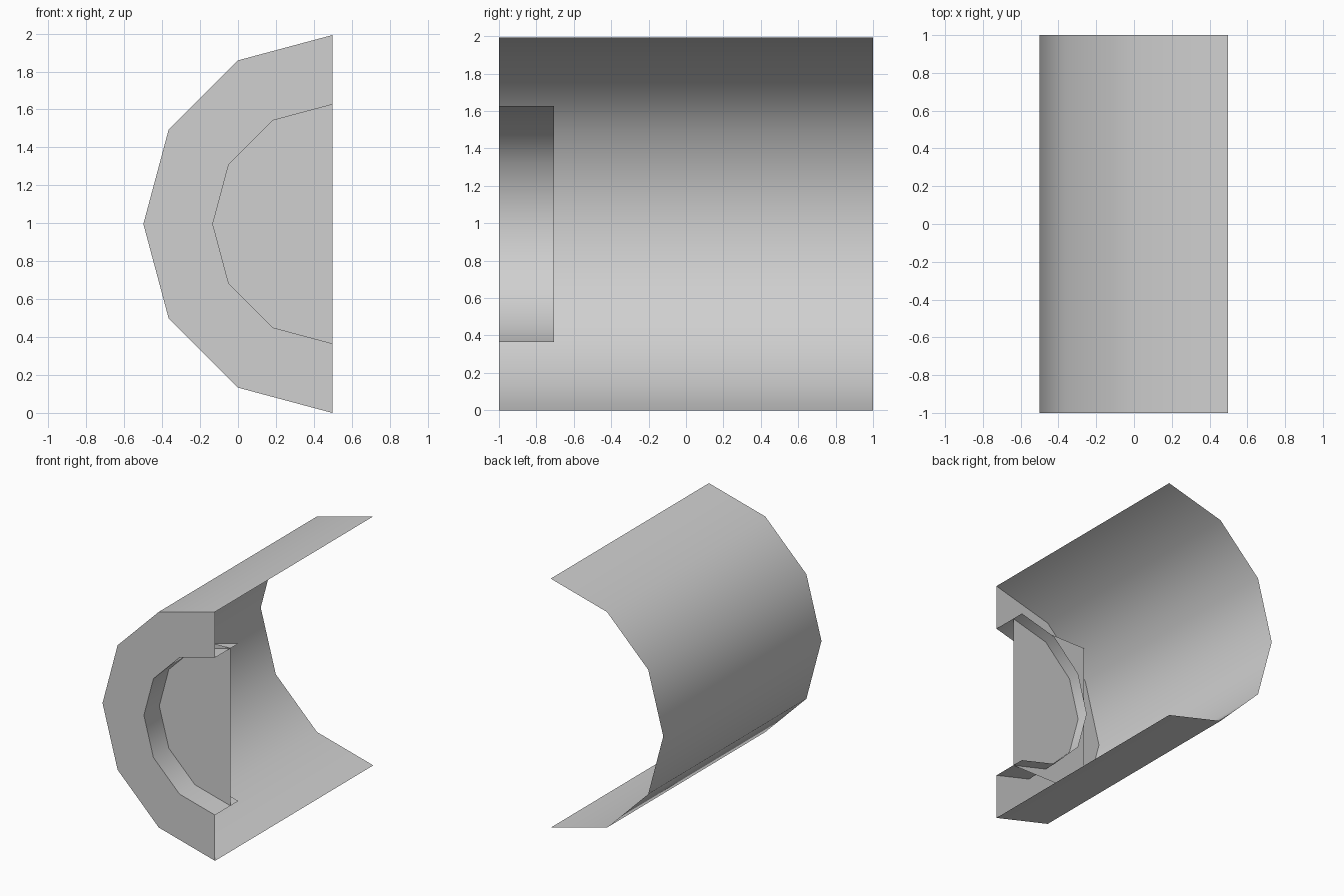
import bpy
import math

if "Cube" in bpy.data.objects:
    bpy.data.objects.remove(bpy.data.objects["Cube"], do_unlink=True)

grey = bpy.data.materials.new("light_grey")
grey.use_nodes = True
colour = (0.63, 0.63, 0.63, 1)
grey.diffuse_color = colour
grey.node_tree.nodes["Principled BSDF"].inputs["Base Color"].default_value = colour

CENTRE_X = 0.497
OUTER = 0.996
INNER = 0.63
FRONT, BACK = -1.0, 1.0
SIDES = 6


def arc(radius, y):
    """Half ring of points, open towards +x."""
    points = []
    for i in range(SIDES + 1):
        a = math.pi * (0.5 + i / SIDES)
        points.append((CENTRE_X + radius * math.cos(a), y, OUTER + radius * math.sin(a)))
    return points


def make(name, verts, faces):
    mesh = bpy.data.meshes.new(name)
    mesh.from_pydata(verts, [], faces)
    mesh.materials.append(grey)
    obj = bpy.data.objects.new(name, mesh)
    bpy.context.collection.objects.link(obj)
    return obj


def strip(name, first, second, smooth):
    """Band of quads between two half rings."""
    n = len(first)
    faces = [(i, i + 1, n + i + 1, n + i) for i in range(n - 1)]
    obj = make(name, first + second, faces)
    for poly in obj.data.polygons:
        poly.use_smooth = smooth
    return obj


# Half-round outer shell, open at the back and along the cut side
strip("outer_shell", arc(OUTER, FRONT), arc(OUTER, BACK), True)

# Flat front rim and the short collar running inward from its hole
strip("front_rim", arc(INNER, FRONT), arc(OUTER, FRONT), False)
strip("inner_collar", arc(INNER, -0.705), arc(INNER, FRONT), True)

# Flat rectangular panel set back behind the opening
left, low, high, depth = -0.19, OUTER - INNER, OUTER + INNER, -0.805
make("recessed_panel",
     [(left, depth, low), (CENTRE_X, depth, low),
      (CENTRE_X, depth, high), (left, depth, high)],
     [(0, 1, 2, 3)])
